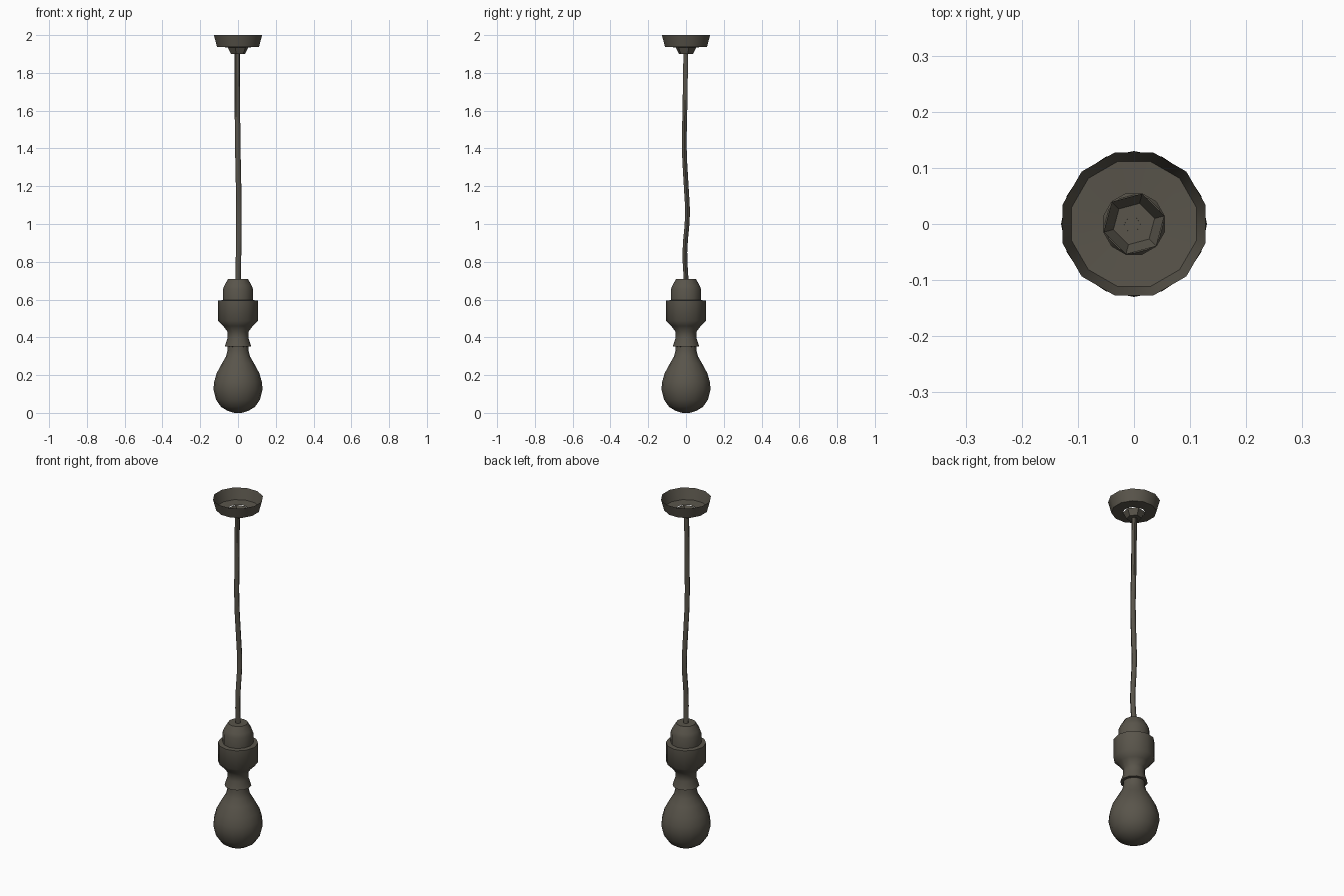
import bpy, bmesh, math

if "Cube" in bpy.data.objects:
    bpy.data.objects.remove(bpy.data.objects["Cube"])

metal = bpy.data.materials.new("dark_bronze")
metal.diffuse_color = (0.10, 0.09, 0.07, 1)
metal.use_nodes = True
metal.node_tree.nodes["Principled BSDF"].inputs["Base Color"].default_value = metal.diffuse_color


def lathe(name, profile, sides, turn=0.0, cap_first=True, cap_last=True, angle=40):
    """Spin a list of (radius, z) from bottom to top around the z axis."""
    bm = bmesh.new()
    rings = []
    for r, z in profile:
        rings.append([bm.verts.new((r * math.cos(turn + math.tau * i / sides),
                                    r * math.sin(turn + math.tau * i / sides), z))
                      for i in range(sides)])
    for a, b in zip(rings, rings[1:]):
        for i in range(sides):
            j = (i + 1) % sides
            bm.faces.new((a[i], a[j], b[j], b[i]))
    if cap_first:
        bm.faces.new(rings[0][::-1])
    if cap_last:
        bm.faces.new(rings[-1])
    mesh = bpy.data.meshes.new(name)
    bm.to_mesh(mesh)
    bm.free()
    obj = bpy.data.objects.new(name, mesh)
    bpy.context.collection.objects.link(obj)
    finish(obj, angle)
    return obj


def finish(obj, angle):
    obj.data.materials.clear()
    obj.data.materials.append(metal)
    bpy.ops.object.select_all(action='DESELECT')
    obj.select_set(True)
    bpy.context.view_layer.objects.active = obj
    bpy.ops.object.shade_smooth_by_angle(angle=math.radians(angle))


# Ceiling cup, open at the top, with a six-sided cord collar below
lathe("ceiling_cup", [(0.056, 1.935), (0.115, 1.938), (0.132, 2.0)], 12,
      math.radians(15), cap_first=False, cap_last=False)
lathe("cord_collar", [(0.038, 1.90), (0.056, 1.935)], 6, math.radians(15), cap_last=False)

# Slightly wavy hanging cord
curve = bpy.data.curves.new("cord", 'CURVE')
curve.dimensions = '3D'
curve.bevel_depth = 0.0145
curve.bevel_resolution = 1
curve.resolution_u = 3
path = [(-0.003, -0.001, 1.91), (-0.003, -0.006, 1.6), (-0.001, -0.009, 1.4),
        (0.003, 0.001, 1.2), (0.005, 0.008, 1.05), (0.003, -0.006, 0.85), (0, 0.001, 0.70)]
spline = curve.splines.new('BEZIER')
spline.bezier_points.add(len(path) - 1)
for p, co in zip(spline.bezier_points, path):
    p.co = co
    p.handle_left_type = p.handle_right_type = 'AUTO'
cord = bpy.data.objects.new("cord", curve)
bpy.context.collection.objects.link(cord)
bpy.ops.object.select_all(action='DESELECT')
cord.select_set(True)
bpy.context.view_layer.objects.active = cord
bpy.ops.object.convert(target='MESH')
finish(bpy.context.view_layer.objects.active, 60)

# Lamp socket: flared skirt, waist, wide collar, stepped cap
lathe("socket", [(0.054, 0.35), (0.070, 0.352), (0.056, 0.395), (0.056, 0.43),
                 (0.078, 0.46), (0.105, 0.487), (0.105, 0.595), (0.080, 0.597),
                 (0.080, 0.655), (0.072, 0.675), (0.052, 0.71)], 12, angle=50)

# Pear-shaped bulb
lathe("bulb", [(0.02, 0.0), (0.055, 0.011), (0.09, 0.032), (0.116, 0.07), (0.13, 0.125),
               (0.126, 0.165), (0.113, 0.21), (0.085, 0.262), (0.063, 0.30),
               (0.056, 0.33), (0.055, 0.36)], 16, angle=60)
